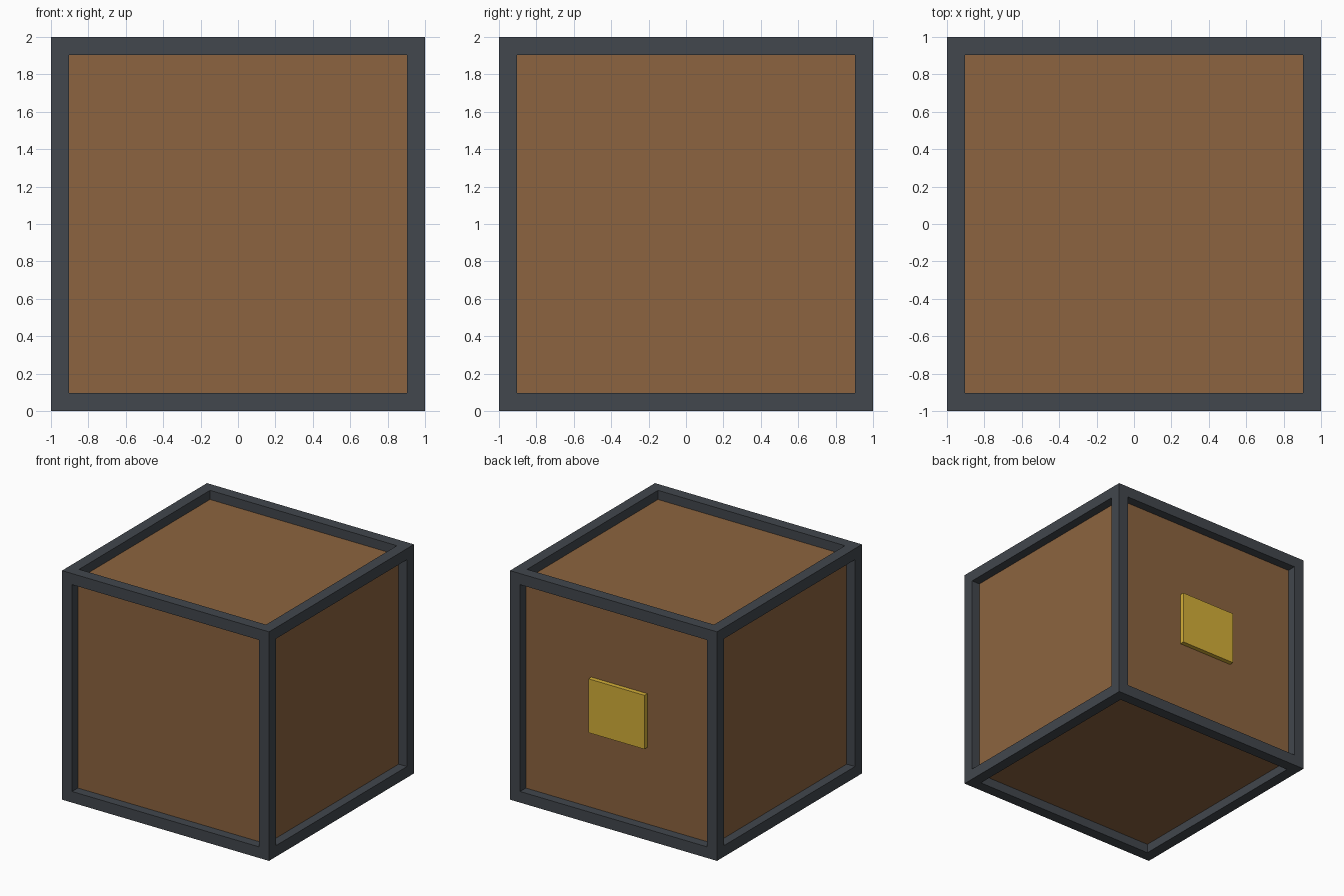
import bpy
import bmesh
from mathutils import Matrix, Vector

if "Cube" in bpy.data.objects:
    bpy.data.objects.remove(bpy.data.objects["Cube"])

BAR = 0.137      # width of the frame bars
RECESS = 0.08    # depth of the panels below the frame


def material(name, rgb):
    m = bpy.data.materials.new(name)
    m.diffuse_color = (*rgb, 1.0)
    m.use_nodes = True
    m.node_tree.nodes["Principled BSDF"].inputs["Base Color"].default_value = m.diffuse_color
    return m


def add_object(name, bm, mats):
    mesh = bpy.data.meshes.new(name)
    bm.to_mesh(mesh)
    bm.free()
    for m in mats:
        mesh.materials.append(m)
    obj = bpy.data.objects.new(name, mesh)
    bpy.context.collection.objects.link(obj)
    return obj


dark_metal = material("dark_metal", (0.054, 0.063, 0.074))
brown_wood = material("brown_wood", (0.262, 0.127, 0.050))
gold = material("gold", (0.658, 0.429, 0.040))

# Crate: a cube with a recessed wooden panel in each of its six sides
bm = bmesh.new()
bmesh.ops.create_cube(bm, size=2, matrix=Matrix.Translation((0, 0, 1)))
bm.normal_update()
panels = bm.faces[:]
bmesh.ops.inset_individual(bm, faces=panels, thickness=BAR)
bm.normal_update()
panels = bmesh.ops.extrude_discrete_faces(bm, faces=panels)["faces"]
bm.normal_update()
for f in panels:
    f.material_index = 1
    bmesh.ops.translate(bm, verts=f.verts[:], vec=-RECESS * Vector(f.normal))
bm.normal_update()
add_object("crate_body", bm, [dark_metal, brown_wood])

# Gold plate on the back panel, set slightly into the wood
bm = bmesh.new()
bmesh.ops.create_cube(bm, size=1)
bmesh.ops.scale(bm, vec=(0.54, 0.06, 0.47), verts=bm.verts)
bmesh.ops.translate(bm, vec=(0, 0.93, 1), verts=bm.verts)
add_object("back_plate", bm, [gold])
